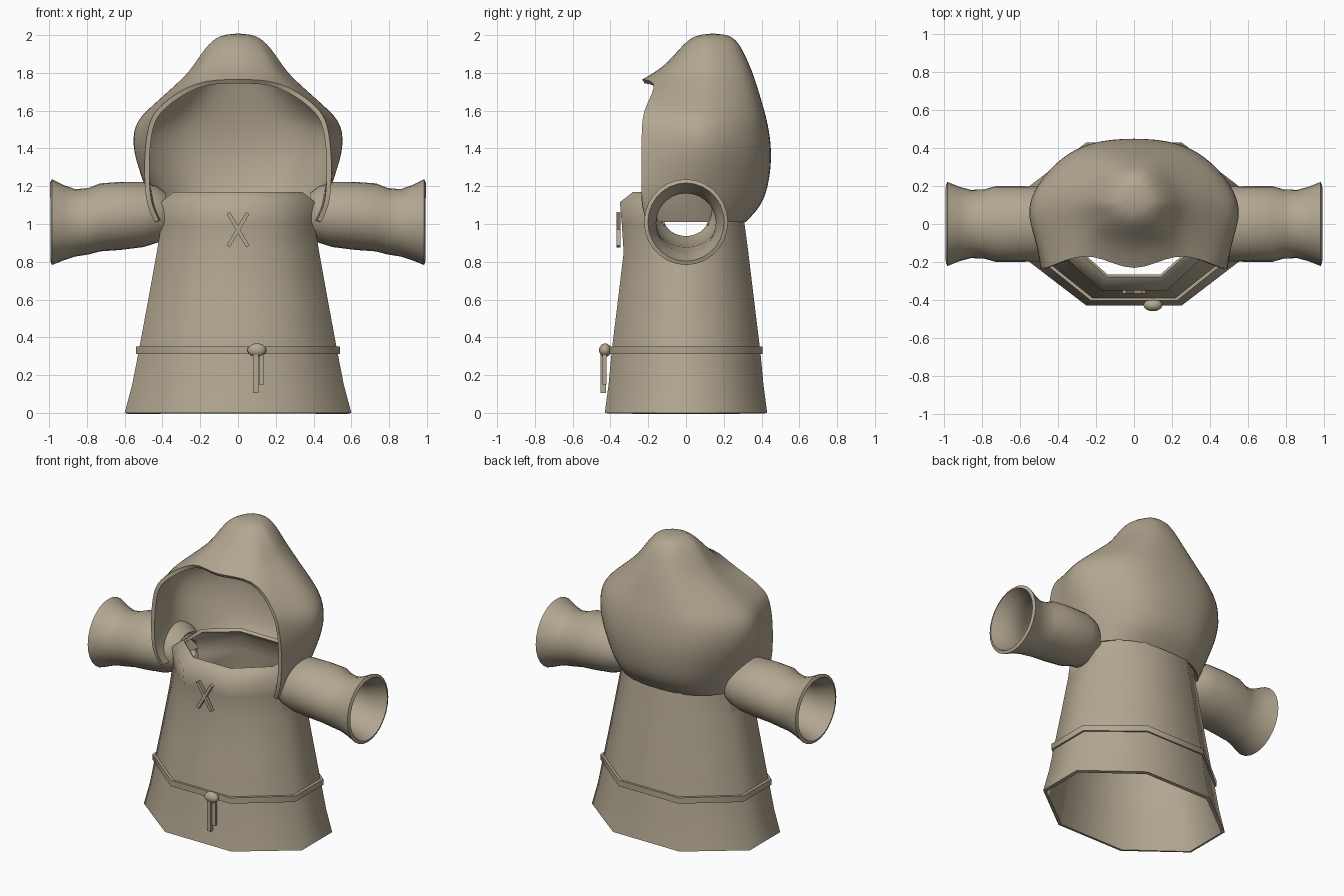
import bpy, bmesh, math
from mathutils import Vector, Matrix

cube = bpy.data.objects.get("Cube")
if cube:
    bpy.data.objects.remove(cube, do_unlink=True)

cloth = bpy.data.materials.new("tan_cloth")
cloth.use_nodes = True
tan = (0.45, 0.385, 0.285, 1)
cloth.diffuse_color = tan
shader = cloth.node_tree.nodes["Principled BSDF"]
shader.inputs["Base Color"].default_value = tan
shader.inputs["Roughness"].default_value = 0.8


def add_object(name, bm):
    mesh = bpy.data.meshes.new(name)
    bm.to_mesh(mesh)
    bm.free()
    mesh.materials.append(cloth)
    obj = bpy.data.objects.new(name, mesh)
    bpy.context.collection.objects.link(obj)
    return obj


def finish(obj, angle=50):
    """Apply the modifiers and shade smooth with sharp rims."""
    bpy.ops.object.select_all(action='DESELECT')
    obj.select_set(True)
    bpy.context.view_layer.objects.active = obj
    bpy.context.view_layer.update()
    if obj.modifiers:
        bpy.ops.object.convert(target='MESH')
    bpy.ops.object.shade_smooth_by_angle(angle=math.radians(angle))


def loft(name, rings, thickness, skip=None, cap=False, subdivide=0):
    """Skin closed rings into an outward-facing shell with thickness."""
    bm = bmesh.new()
    crease = bm.edges.layers.float.new("crease_edge")
    rows = [[bm.verts.new(p) for p in ring] for ring in rings]
    count = len(rows[0])
    for i in range(len(rows) - 1):
        for j in range(count):
            if skip and skip(i, j):
                continue
            k = (j + 1) % count
            bm.faces.new((rows[i][j], rows[i][k], rows[i + 1][k], rows[i + 1][j]))
    if cap:
        bm.faces.new(rows[-1])
    bmesh.ops.delete(bm, geom=[v for v in bm.verts if not v.link_faces], context='VERTS')
    bm.normal_update()
    middle = sum((v.co for v in bm.verts), Vector()) / len(bm.verts)
    facing = sum(f.normal.dot(f.calc_center_median() - middle) * f.calc_area() for f in bm.faces)
    if facing < 0:
        bmesh.ops.reverse_faces(bm, faces=bm.faces[:])
    for e in bm.edges:
        if e.is_boundary:
            e[crease] = 1
    obj = add_object(name, bm)
    if subdivide:
        sub = obj.modifiers.new("round", 'SUBSURF')
        sub.levels = sub.render_levels = subdivide
    shell = obj.modifiers.new("thickness", 'SOLIDIFY')
    shell.thickness = thickness
    shell.offset = -1
    return obj


def octagon(z, wide, front, back):
    """Robe cross-section with a flat front, flat sides and wide chamfers."""
    a, b = 0.42 * wide, 0.38
    return [(a, -front, z), (wide, -front * b, z), (wide, back * b, z), (a, back, z),
            (-a, back, z), (-wide, back * b, z), (-wide, -front * b, z), (-a, -front, z)]


def block(name, center, size, turn=0):
    bm = bmesh.new()
    place = Matrix.Translation(center) @ Matrix.Rotation(turn, 4, 'Y')
    bmesh.ops.create_cube(bm, size=1, matrix=place @ Matrix.Diagonal((*size, 1)))
    return add_object(name, bm)


# Robe: flared skirt, waist and inward-folded collar
robe_rings = [
    (0, 0.6, 0.43, 0.43), (0.15, 0.56, 0.41, 0.41), (0.33, 0.525, 0.393, 0.393),
    (0.6, 0.475, 0.36, 0.36), (0.85, 0.43, 0.33, 0.33), (1, 0.405, 0.34, 0.31),
    (1.115, 0.41, 0.35, 0.29), (1.17, 0.34, 0.28, 0.24)]
robe = loft("robe", [octagon(*r) for r in robe_rings], 0.022)

# Arm holes through the robe
bm = bmesh.new()
bmesh.ops.create_cone(bm, cap_ends=True, segments=24, radius1=0.115, radius2=0.115, depth=1.2,
                      matrix=Matrix.Translation((0, 0, 1)) @ Matrix.Rotation(math.pi / 2, 4, 'Y'))
cutter = add_object("arm_hole_cutter", bm)
cutter.hide_render = True
cut = robe.modifiers.new("arm_holes", 'BOOLEAN')
cut.operation = 'DIFFERENCE'
cut.solver = 'EXACT'
cut.object = cutter
finish(robe, 60)
bpy.data.objects.remove(cutter, do_unlink=True)

# Belt with knot and two hanging ends
belt = loft("belt", [octagon(z, 0.54, 0.405, 0.405) for z in (0.312, 0.352)], 0.025)
finish(belt, 60)

bm = bmesh.new()
bmesh.ops.create_uvsphere(bm, u_segments=20, v_segments=12, radius=1,
                          matrix=Matrix.Translation((0.1, -0.428, 0.332)) @
                          Matrix.Diagonal((0.05, 0.032, 0.036, 1)))
finish(add_object("belt_knot", bm), 60)
block("belt_end_long", (0.094, -0.438, 0.21), (0.028, 0.028, 0.21))
block("belt_end_short", (0.125, -0.432, 0.235), (0.026, 0.02, 0.17))

# Crossed stitches on the chest
for side in (-1, 1):
    block("chest_stitch", (0, -0.357, 0.97), (0.02, 0.022, 0.205), side * 0.53)

# Sleeves: centre distance, centre height, depth radius, height radius
sleeve_rings = [
    (0.38, 1.04, 0.14, 0.125), (0.43, 1.05, 0.175, 0.15), (0.5, 1.05, 0.198, 0.172),
    (0.62, 1.043, 0.2, 0.18), (0.73, 1.035, 0.2, 0.18), (0.79, 1.015, 0.183, 0.176),
    (0.86, 1.006, 0.18, 0.178), (0.92, 1.007, 0.196, 0.198), (0.985, 1.01, 0.222, 0.227)]
for label, side in (("left", 1), ("right", -1)):
    rings = []
    for x, z, depth, height in sleeve_rings:
        angles = [math.tau * i / 28 for i in range(28)]
        rings.append([(side * x, depth * math.cos(a), z + height * math.sin(a)) for a in angles])
    finish(loft(label + "_sleeve", rings, 0.022))


def hood_ring(z, front, rim_x, rim_y, wide, back):
    """Hood outline from the front centre around one side, then mirrored."""
    mid = min(0.1, rim_y + 0.3)
    reach = back - mid
    half = [(0, front), (rim_x, rim_y),
            ((rim_x + wide) * 0.49, (rim_y + mid) / 2), (wide, mid),
            (0.9 * wide, mid + 0.38 * reach), (0.67 * wide, mid + 0.75 * reach),
            (0.4 * wide, mid + 0.95 * reach), (0, back)]
    ring = half + [(-x, y) for x, y in half[-2:0:-1]]
    return [(x, y, z) for x, y in ring]


# Hood: open face below the brim, closed crown above it
hood_rings = [
    (1.01, -0.2, 0.44, -0.21, 0.42, 0.32), (1.1, -0.2, 0.485, -0.235, 0.46, 0.41),
    (1.22, -0.2, 0.495, -0.235, 0.51, 0.447), (1.38, -0.2, 0.495, -0.235, 0.575, 0.463),
    (1.53, -0.2, 0.475, -0.235, 0.575, 0.44), (1.62, -0.2, 0.43, -0.22, 0.475, 0.415),
    (1.765, -0.28, 0.225, -0.135, 0.31, 0.37), (1.83, -0.14, 0.19, -0.07, 0.25, 0.345),
    (1.93, -0.05, 0.13, 0, 0.185, 0.3), (2.012, 0.04, 0.06, 0.07, 0.1, 0.24)]
brim = 6
hood = loft("hood", [hood_ring(*r) for r in hood_rings], 0.025,
            skip=lambda i, j: i < brim and j in (0, 13), cap=True, subdivide=2)
finish(hood)
